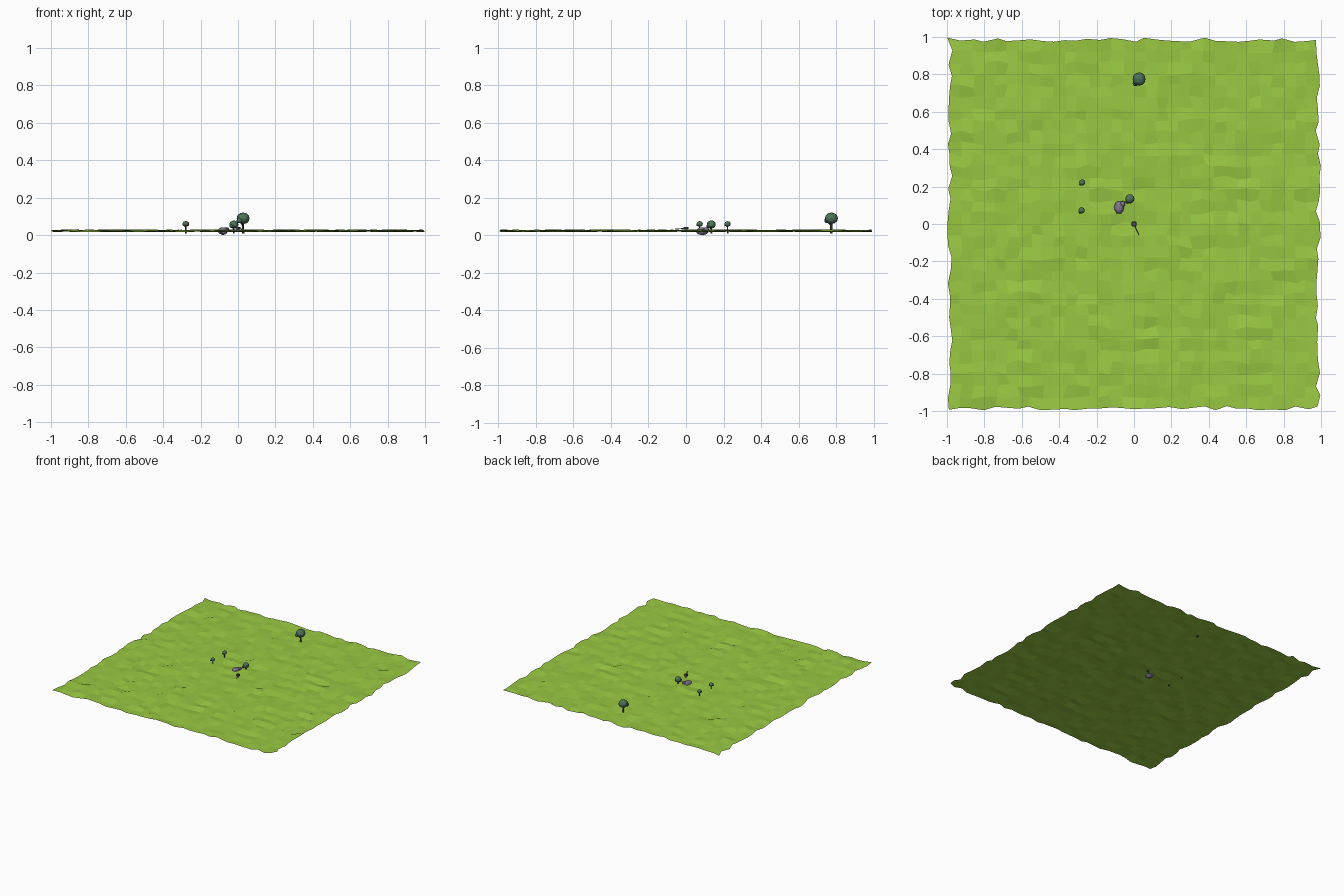
import bpy, bmesh, math, random
from mathutils import Vector, Matrix

if "Cube" in bpy.data.objects:
    bpy.data.objects.remove(bpy.data.objects["Cube"])

random.seed(7)


def material(name, rgb):
    m = bpy.data.materials.new(name)
    m.diffuse_color = (*rgb, 1)
    m.use_nodes = True
    m.node_tree.nodes["Principled BSDF"].inputs["Base Color"].default_value = m.diffuse_color
    return m


GRASS = material("grass green", (0.32, 0.58, 0.055))
LEAF = material("dark leaf green", (0.075, 0.17, 0.095))
BARK = material("dark bark", (0.06, 0.045, 0.045))
STONE = material("purple grey stone", (0.2, 0.18, 0.25))
DARK = material("dark slate", (0.07, 0.06, 0.09))


def finish(bm, name, mat):
    bmesh.ops.recalc_face_normals(bm, faces=bm.faces)
    me = bpy.data.meshes.new(name)
    bm.to_mesh(me)
    bm.free()
    me.materials.append(mat)
    ob = bpy.data.objects.new(name, me)
    bpy.context.collection.objects.link(ob)
    return ob


def add_blob(bm, centre, radii, jitter=0.06):
    """Faceted ball made from a subdivided cube pushed onto a sphere."""
    ball = bmesh.new()
    bmesh.ops.create_cube(ball, size=2)
    bmesh.ops.subdivide_edges(ball, edges=ball.edges[:], cuts=3, use_grid_fill=True)
    for v in ball.verts:
        d = v.co.normalized() * random.uniform(1 - jitter, 1 + jitter)
        v.co = Vector(centre) + Vector([d[i] * radii[i] for i in range(3)])
    me = bpy.data.meshes.new("blob")
    ball.to_mesh(me)
    ball.free()
    bm.from_mesh(me)
    bpy.data.meshes.remove(me)


def rod(name, a, b, r1, r2, mat, sides=6):
    a, b = Vector(a), Vector(b)
    bm = bmesh.new()
    bmesh.ops.create_cone(bm, cap_ends=True, segments=sides, radius1=r1, radius2=r2,
                          depth=(b - a).length)
    turn = (b - a).to_track_quat('Z', 'Y').to_matrix().to_4x4()
    bmesh.ops.transform(bm, matrix=Matrix.Translation((a + b) / 2) @ turn, verts=bm.verts[:])
    return finish(bm, name, mat)


# Rolling meadow, one open sheet of flat cells
bm = bmesh.new()
bmesh.ops.create_grid(bm, x_segments=32, y_segments=32, size=0.985)
for v in bm.verts:
    v.co.x += random.uniform(-0.014, 0.014)
    v.co.y += random.uniform(-0.012, 0.012)
    v.co.z = 0.023 + random.uniform(-0.007, 0.007)
finish(bm, "meadow", GRASS)


# Trees: round crown, small side clump, trunk
def tree(name, x, y, z, r):
    bm = bmesh.new()
    add_blob(bm, (x, y, z), (r, r, r * 0.88), 0.03)
    add_blob(bm, (x - 0.55 * r, y - 0.65 * r, z - 0.35 * r), (r * 0.42, r * 0.42, r * 0.4), 0.03)
    finish(bm, name + "_crown", LEAF)
    rod(name + "_trunk", (x, y, 0.008), (x, y, z - 0.3 * r), r * 0.22, r * 0.15, BARK)
    rod(name + "_branch", (x, y, z - 1.2 * r), (x - 0.5 * r, y - 0.6 * r, z - 0.45 * r),
        r * 0.1, r * 0.07, BARK, 5)


tree("large_tree", 0.027, 0.775, 0.09, 0.035)
tree("medium_tree", -0.022, 0.135, 0.057, 0.024)
tree("small_tree_back", -0.277, 0.222, 0.06, 0.0165)
tree("small_tree_front", -0.28, 0.073, 0.06, 0.0165)

# Boulder sunk through the meadow, with a smaller stone beside it
bm = bmesh.new()
add_blob(bm, (-0.08, 0.088, 0.022), (0.026, 0.035, 0.021), 0.07)
add_blob(bm, (-0.06, 0.108, 0.03), (0.014, 0.015, 0.012), 0.07)
finish(bm, "boulder", STONE)

# Small block in the middle with a thin pole lying out to the front
rod("block_base", (0, 0, 0.016), (0, 0, 0.034), 0.008, 0.008, STONE)
rod("block_cap", (0, 0, 0.032), (0, 0, 0.043), 0.015, 0.013, DARK, 8)
rod("pole", (0.002, -0.004, 0.036), (0.027, -0.058, 0.032), 0.0028, 0.0022, STONE, 5)
